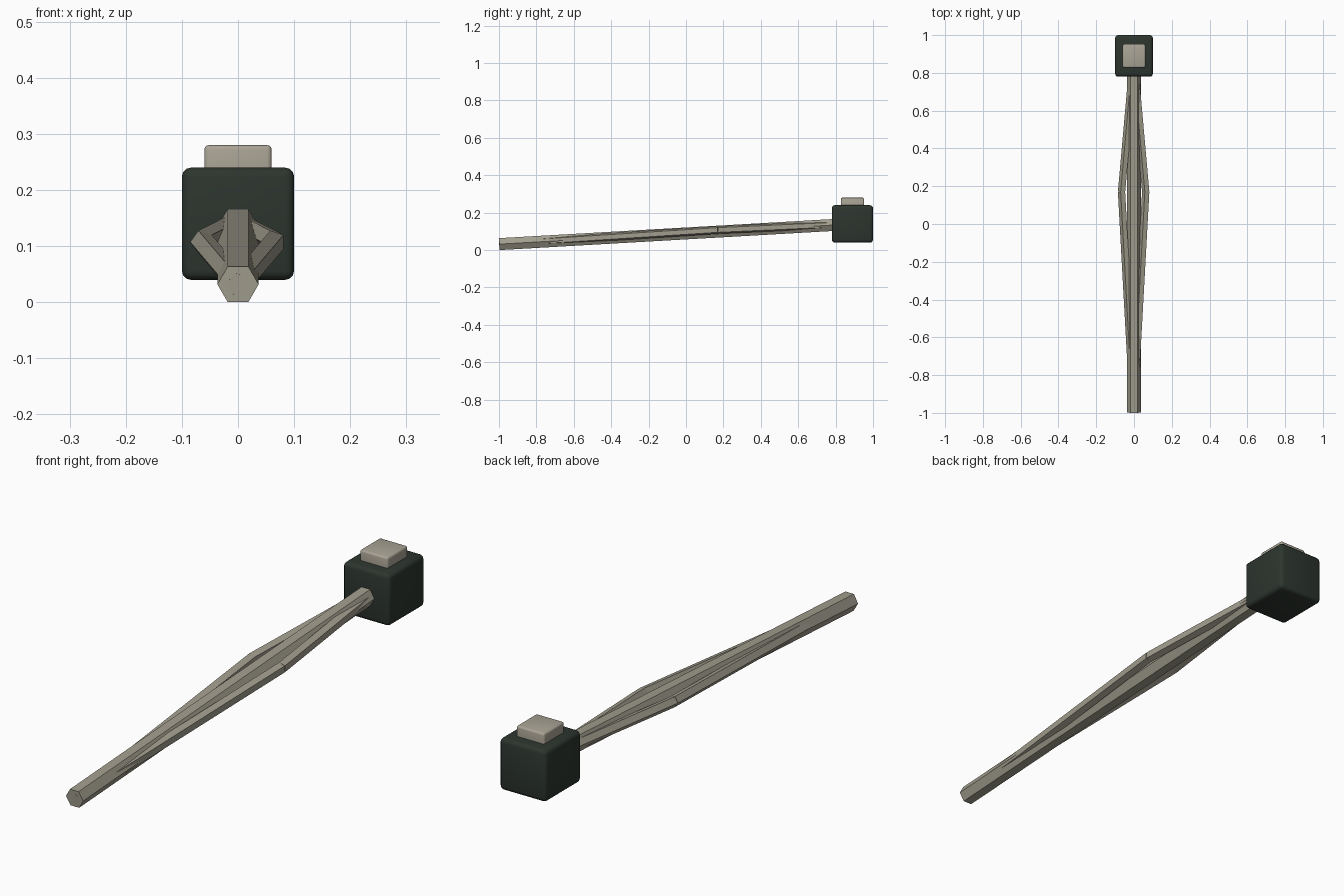
import bpy
import math
from mathutils import Vector

cube = bpy.data.objects.get("Cube")
if cube:
    bpy.data.objects.remove(cube, do_unlink=True)


def material(name, colour):
    mat = bpy.data.materials.new(name)
    mat.use_nodes = True
    mat.diffuse_color = (*colour, 1)
    mat.node_tree.nodes["Principled BSDF"].inputs["Base Color"].default_value = (*colour, 1)
    return mat


DARK = material("dark green", (0.026, 0.036, 0.028))
STONE = material("weathered beige", (0.36, 0.34, 0.27))
PALE = material("pale beige", (0.40, 0.37, 0.30))


def bar(name, start, end, radius, sides, turn):
    """Straight flat-sided bar; turn is the angle of its first corner from +x."""
    start, end = Vector(start), Vector(end)
    along = (end - start).normalized()
    across = along.cross(Vector((0, 0, 1))).normalized()
    up = across.cross(along)
    ring = [across * math.cos(a) * radius + up * math.sin(a) * radius
            for a in (turn + math.tau * i / sides for i in range(sides))]
    verts = [p + r for p in (start, end) for r in ring]
    faces = [(i, (i + 1) % sides, sides + (i + 1) % sides, sides + i) for i in range(sides)]
    faces += [tuple(reversed(range(sides))), tuple(range(sides, 2 * sides))]
    mesh = bpy.data.meshes.new(name)
    mesh.from_pydata(verts, [], faces)
    mesh.materials.append(STONE)
    obj = bpy.data.objects.new(name, mesh)
    bpy.context.collection.objects.link(obj)


def rounded_block(name, size, centre, bevel, mat):
    bpy.ops.mesh.primitive_cube_add(size=1, location=centre)
    obj = bpy.context.object
    obj.name = name
    obj.scale = size
    bpy.ops.object.transform_apply(location=False, rotation=False, scale=True)
    mod = obj.modifiers.new("rounded edges", "BEVEL")
    mod.width = bevel
    mod.segments = 3
    obj.data.materials.append(mat)
    bpy.ops.object.shade_smooth()


# Hexagonal main shaft rising gently into the head
tip = (0, -0.998, 0.032)
socket = (0, 0.89, 0.14)
bar("shaft", tip, socket, 0.0368, 6, 0)

# Bowed five-sided braces on both sides of the shaft
for side, label in ((1, "left"), (-1, "right")):
    elbow = (side * 0.064, 0.17, 0.1075)
    bar(label + "_front_brace", tip, elbow, 0.0213, 5, math.pi)
    bar(label + "_rear_brace", elbow, socket, 0.0213, 5, math.pi)

# Head block with a small raised cap
rounded_block("head_block", (0.2, 0.22, 0.2), (0, 0.89, 0.14), 0.016, DARK)
rounded_block("head_cap", (0.12, 0.125, 0.08), (0, 0.89, 0.24), 0.008, PALE)
